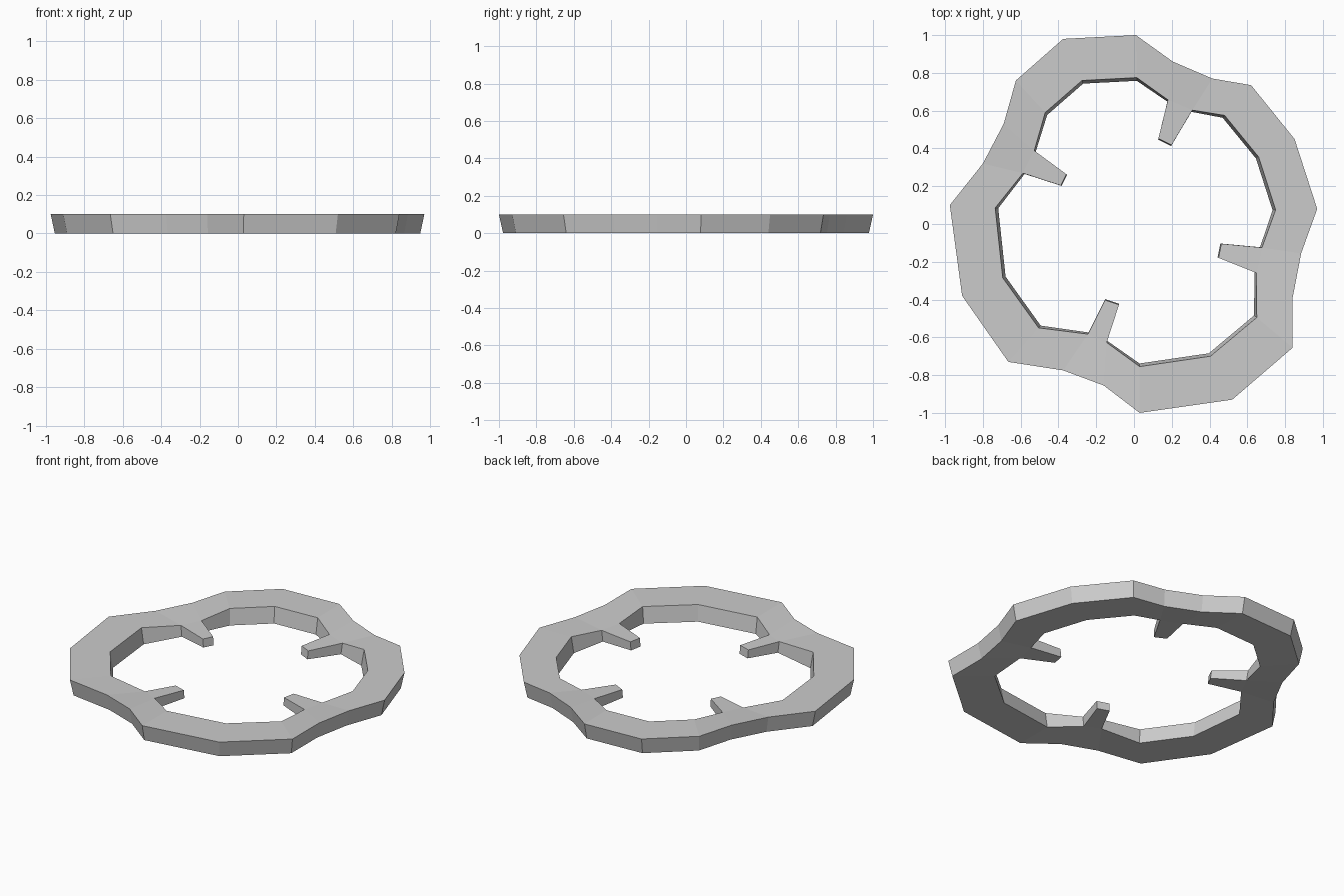
import bpy, bmesh

if "Cube" in bpy.data.objects:
    bpy.data.objects.remove(bpy.data.objects["Cube"])

# Plan outlines, clockwise from the back, five stations per quarter
outer = [(.01, 1), (.205, .86), (.415, .77), (.62, .735), (.85, .45),
         (.97, .08), (.885, -.155), (.84, -.39), (.84, -.655), (.52, -.93),
         (.03, -1), (-.16, -.855), (-.375, -.775), (-.665, -.73), (-.91, -.38),
         (-.975, .10), (-.80, .32), (-.69, .53), (-.625, .76), (-.375, .98)]
inner = [(.015, .775), (.18, .66), (.31, .605), (.48, .575), (.66, .355),
         (.75, .075), (.68, -.125), (.65, -.26), (.65, -.495), (.405, -.70),
         (.03, -.755), (-.145, -.63), (-.245, -.585), (-.505, -.55), (-.695, -.285),
         (-.735, .085), (-.59, .27), (-.53, .39), (-.47, .59), (-.275, .76)]
# Tip edge of each inward prong
tips = [((.13, .455), (.20, .42)), ((.465, -.105), (.45, -.18)),
        ((-.08, -.43), (-.155, -.405)), ((-.39, .205), (-.36, .265))]

H = 0.1        # ring height
TAPER = 0.022  # inward shrink of the underside

bm = bmesh.new()


def column(p, thin=0.0):
    """Top and bottom vertex at a plan point, thinned from both sides."""
    out = []
    for z in (H - thin, thin):
        s = 1 - TAPER * (1 - z / H)
        out.append(bm.verts.new((p[0] * s, p[1] * s, z)))
    return out


def wall(a, b):
    bm.faces.new((a[0], b[0], b[1], a[1]))


def caps(a, b, c, d):
    bm.faces.new((a[0], b[0], c[0], d[0]))
    bm.faces.new((d[1], c[1], b[1], a[1]))


n = len(outer)
O = [column(p) for p in outer]
I = [column(p, 0.016 if i % 5 in (1, 2) else 0) for i, p in enumerate(inner)]

for i in range(n):
    j = (i + 1) % n
    # Ring segment
    caps(O[i], O[j], I[j], I[i])
    wall(O[i], O[j])
    if i % 5 == 1:
        # Prong growing from the inner wall
        a, b = (column(p, 0.024) for p in tips[i // 5])
        caps(I[i], I[j], b, a)
        wall(I[i], a)
        wall(a, b)
        wall(b, I[j])
    else:
        wall(I[i], I[j])

bmesh.ops.recalc_face_normals(bm, faces=bm.faces)
mesh = bpy.data.meshes.new("pronged_ring")
bm.to_mesh(mesh)
bm.free()
bpy.context.collection.objects.link(bpy.data.objects.new("pronged_ring", mesh))
